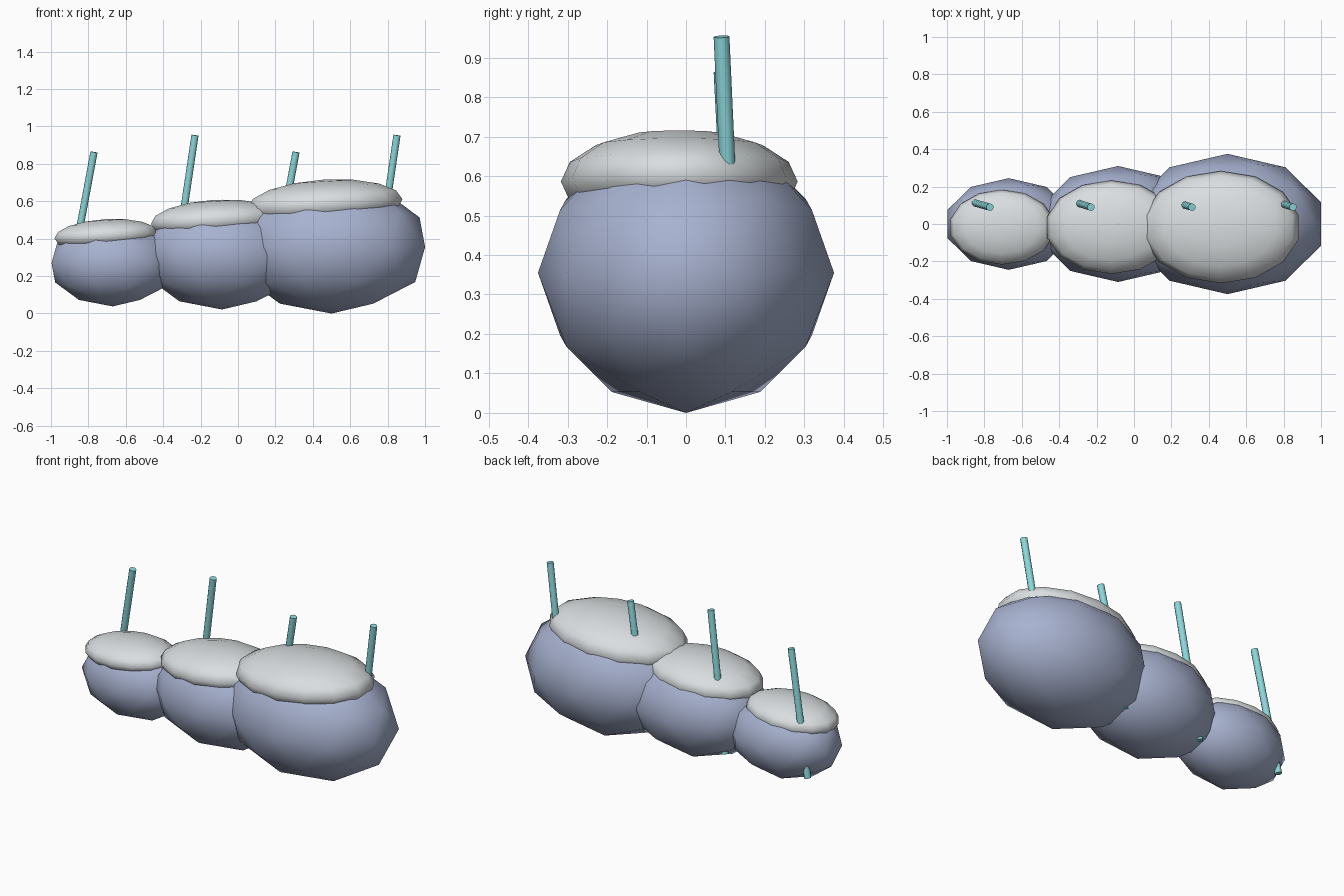
import bpy
import math
from mathutils import Vector

if "Cube" in bpy.data.objects:
    bpy.data.objects.remove(bpy.data.objects["Cube"], do_unlink=True)


def make_material(name, color):
    mat = bpy.data.materials.new(name)
    mat.use_nodes = True
    mat.diffuse_color = (*color, 1)
    mat.node_tree.nodes["Principled BSDF"].inputs["Base Color"].default_value = (*color, 1)
    return mat


blue_grey = make_material("blue_grey", (0.39, 0.445, 0.63))
pale_grey = make_material("pale_grey", (0.70, 0.73, 0.745))
teal = make_material("teal", (0.26, 0.68, 0.70))


def finish(name, mat, angle=180):
    obj = bpy.context.object
    obj.name = name
    obj.data.materials.append(mat)
    bpy.ops.object.transform_apply(location=False, rotation=False, scale=True)
    bpy.ops.object.shade_smooth_by_angle(angle=math.radians(angle))
    return obj


def add_ball(name, size, x, z):
    bpy.ops.mesh.primitive_ico_sphere_add(subdivisions=2, radius=1, location=(x, 0, z))
    bpy.context.object.scale = Vector((1.403, 1, 0.947)) * size
    finish(name, blue_grey)


def add_cap(name, size, x, z):
    bpy.ops.mesh.primitive_uv_sphere_add(segments=14, ring_count=8, radius=1,
                                         location=(x, -0.017, z),
                                         rotation=(0, -0.06, 0))
    bpy.context.object.scale = Vector((1.42, 1, 0.433)) * size
    finish(name, pale_grey)


def add_stick(name, top, bottom):
    axis = top - bottom
    bpy.ops.mesh.primitive_cylinder_add(vertices=10, radius=0.02, depth=axis.length,
                                        location=(top + bottom) / 2)
    obj = finish(name, teal, 40)
    obj.rotation_euler = axis.to_track_quat("Z", "Y").to_euler()


# Three round bodies, each with a flattened cap: size, ball x, ball z, cap size, cap z
parts = {
    "small": (0.245, -0.67, 0.27, 0.20, 0.418),
    "medium": (0.31, -0.085, 0.315, 0.25, 0.50),
    "large": (0.375, 0.50, 0.355, 0.30, 0.586),
}
for label, (size, x, z, cap_size, cap_z) in parts.items():
    add_ball(label + "_body", size, x, z)
    add_cap(label + "_cap", cap_size, x - 0.035, cap_z)

# Four leaning sticks, alternating short and tall
for i in range(4):
    tall = i % 2
    x = -0.77 + 0.54 * i
    top_z = 0.953 if tall else 0.863
    lean = 0.123 if tall else 0.137
    add_stick("stick_%d" % (i + 1), Vector((x, 0.09, top_z)),
              Vector((x - lean, 0.128, 0.127)))
